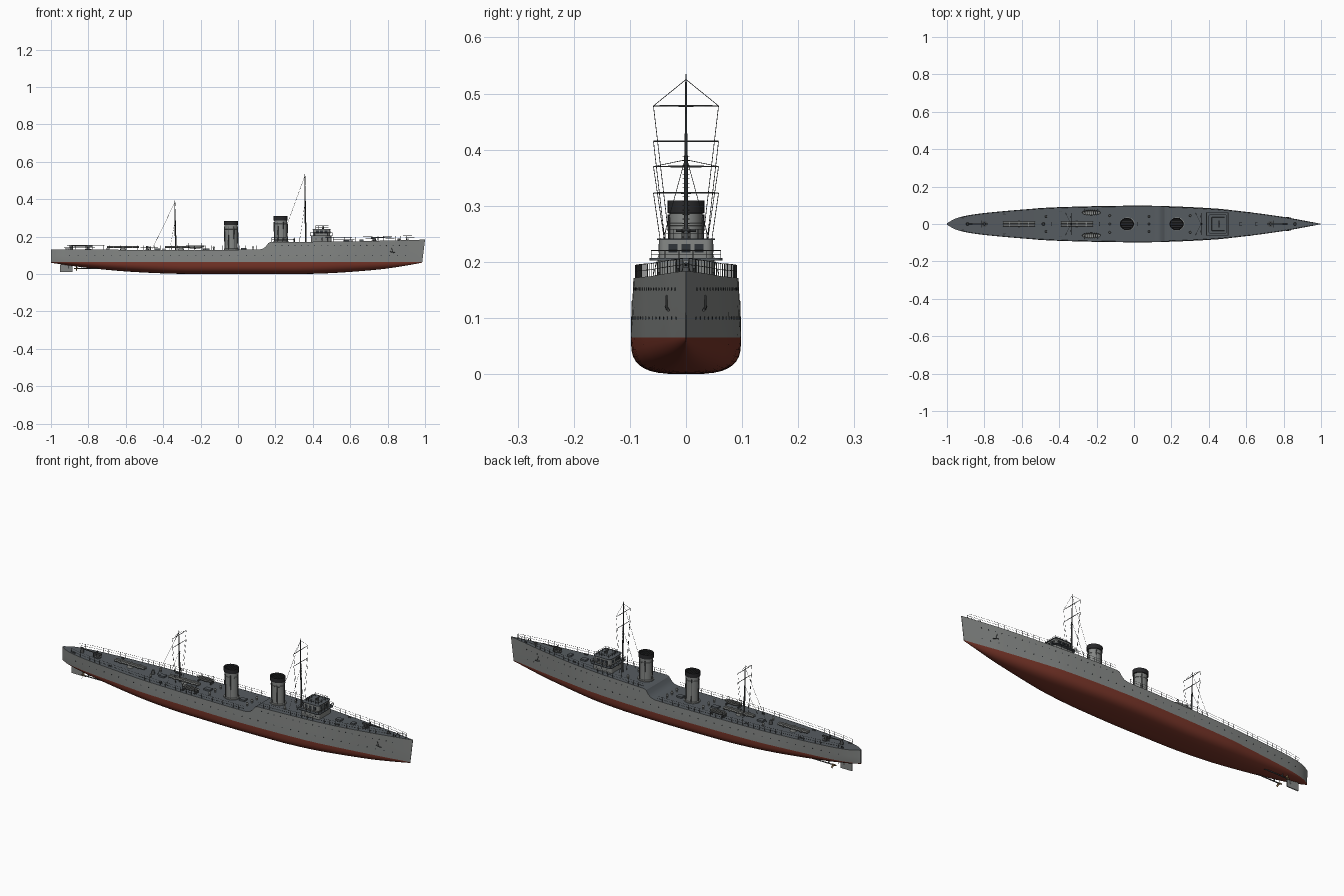
import bpy, bmesh, math
from mathutils import Vector, Matrix

if "Cube" in bpy.data.objects:
    bpy.data.objects.remove(bpy.data.objects["Cube"])

def material(name, r, g, b):
    m = bpy.data.materials.new(name)
    m.diffuse_color = (r, g, b, 1)
    m.use_nodes = True
    m.node_tree.nodes["Principled BSDF"].inputs["Base Color"].default_value = m.diffuse_color
    return m

GREY = material("hull grey", .235, .245, .238)
RED = material("underwater red", .19, .036, .022)
DECK = material("deck grey", .092, .106, .118)
BLACK = material("funnel black", .022, .022, .024)
DARK = material("fitting dark grey", .075, .08, .082)
BRONZE = material("propeller bronze", .2, .13, .06)
GLASS = material("window dark", .03, .036, .042)
WL = .065

def finish(bm, name, mats, angle=30):
    bmesh.ops.recalc_face_normals(bm, faces=bm.faces)
    me = bpy.data.meshes.new(name)
    bm.to_mesh(me)
    bm.free()
    ob = bpy.data.objects.new(name, me)
    bpy.context.collection.objects.link(ob)
    for m in mats:
        me.materials.append(m)
    bpy.ops.object.select_all(action='DESELECT')
    ob.select_set(True)
    bpy.context.view_layer.objects.active = ob
    bpy.ops.object.shade_smooth_by_angle(angle=math.radians(angle))
    return ob

def rod(bm, a, b, r, r2=None, seg=8):
    a, b = Vector(a), Vector(b)
    d = b - a
    mat = Matrix.Translation((a + b) / 2) @ d.to_track_quat('Z', 'Y').to_matrix().to_4x4()
    bmesh.ops.create_cone(bm, cap_ends=True, segments=seg, radius1=r,
                          radius2=r if r2 is None else r2, depth=d.length, matrix=mat)

def box(bm, c, s, rot=None, bevel=0):
    mat = Matrix.Translation(c) @ (rot or Matrix()) @ Matrix.Diagonal((*s, 1))
    vs = bmesh.ops.create_cube(bm, size=1, matrix=mat)['verts']
    if bevel:
        es = {e for v in vs for e in v.link_edges
              if abs((e.verts[0].co - e.verts[1].co).normalized().z) > .9}
        bmesh.ops.bevel(bm, geom=list(es), offset=bevel, segments=4, affect='EDGES', profile=.5)

def clamp(t):
    return max(0., min(1., t))

def curve(pts, x, smooth=True):
    n = len(pts)
    i = max(k for k in range(n - 1) if k == 0 or pts[k][0] <= x)
    slope = lambda p, q: (q[1] - p[1]) / (q[0] - p[0])
    (x0, y0), (x1, y1) = pts[i], pts[i + 1]
    h, t = x1 - x0, clamp((x - x0) / (x1 - x0))
    if not smooth:
        return y0 + (y1 - y0) * t
    m0 = slope(pts[max(i - 1, 0)], pts[i + 1])
    m1 = slope(pts[i], pts[min(i + 2, n - 1)])
    return (y0 * (2*t**3 - 3*t*t + 1) + h * m0 * (t**3 - 2*t*t + t)
            + y1 * (3*t*t - 2*t**3) + h * m1 * (t**3 - t*t))

BEAM = [(-1, .004), (-.96, .029), (-.9, .047), (-.8, .062), (-.6, .079), (-.4, .09), (-.1, .097),
        (.1, .0975), (.4, .085), (.6, .066), (.8, .038), (.9, .02), (1, .001)]
KEEL = [(-1, .06), (-.83, .036), (-.6, .014), (-.35, .002), (-.1, 0), (.3, 0), (.5, .005),
        (.75, .024), (.9, .044), (1, .061)]
SHEER = [(-1, .132), (-.5, .129), (.11, .13), (.135, .136), (.15, .149), (.162, .166),
         (.175, .171), (.6, .174), (1, .184)]

def deck(x):
    return curve(SHEER, x, False)

def half(x, z):
    t, end = clamp((z - WL) / .105), clamp((abs(x) - .5) / .5)
    return curve(BEAM, x) * (1 - .22 * end * (1 - t) - .02 * t * (1 - end))

def rake(x, z):
    return x - .015 * clamp((.184 - z) / .12) * clamp((x - .8) / .2)

# Hull: sections lofted along x, coloured by row
def section(x):
    d, k = deck(x), max(0, curve(KEEL, x))
    side = [(half(x, z), z) for z in (d, WL + (d - WL) * .5, WL)]
    n = 3.2 - 1.5 * clamp((abs(x) - .3) / .7)
    for j in range(1, 10):
        a = j / 9 * math.pi / 2
        side.append((side[2][0] * max(0, math.cos(a)) ** (2 / n) if j < 9 else 0,
                     WL - (WL - k) * math.sin(a) ** (2 / n)))
    ring = side + [(-y, z) for y, z in side[-2::-1]]
    return [Vector((rake(x, z), y, z)) for y, z in ring]

xs = sorted({round(-math.cos(math.pi * i / 72), 4) for i in range(73)}
            | {p[0] for p in SHEER})
bm = bmesh.new()
rings = [[bm.verts.new(p) for p in section(x)] for x in xs]
last = len(rings[0]) - 1
for r, q in zip(rings, rings[1:]):
    for j in range(last):
        f = bm.faces.new((r[j], r[j + 1], q[j + 1], q[j]))
        f.material_index = 0 if j < 2 or j >= last - 2 else 1
    bm.faces.new((r[0], q[0], q[last], r[last])).material_index = 2
for r in (rings[0], rings[-1]):
    bm.faces.new((r[0], r[1], r[2], r[last - 2], r[last - 1], r[last]))
    bm.faces.new(r[2:last - 1]).material_index = 1
finish(bm, "hull", [GREY, RED, DECK])

# Portholes and anchors on both sides
ports, anchors = bmesh.new(), bmesh.new()
rows = [(.2 + .035 * i, .152) for i in range(21)] + [(-.9 + .045 * i, .1) for i in range(41)]
for s in (1, -1):
    for x, z in rows:
        y = half(x, z)
        n = Vector(((half(x - .005, z) - half(x + .005, z)) / .01, 1, 0)).normalized()
        p = Vector((rake(x, z), y, z))
        a, b = p - n * .001, p + n * .0008
        rod(ports, (a.x, s * a.y, z), (b.x, s * b.y, z), .0026, seg=10)
    x, y = .82, half(.82, .125) + .002
    rod(anchors, (x, s * y, .14), (x + .008, s * y, .115), .0018)
    rod(anchors, (x - .006, s * (y + .001), .12), (x + .02, s * (y - .003), .114), .0025)
finish(ports, "portholes", [GLASS])
finish(anchors, "anchors", [DARK])

# Railings along both deck edges
bm = bmesh.new()
for x0, x1 in ((-.93, .1), (.18, .96)):
    n = round((x1 - x0) / .03)
    for s in (1, -1):
        prev = None
        for i in range(n + 1):
            x = x0 + (x1 - x0) * i / n
            d = deck(x)
            p = Vector((x, s * max(.001, half(x, d) - .003), d))
            rod(bm, p, p + Vector((0, 0, .023)), .0008, seg=5)
            if prev:
                for h in (.012, .023):
                    rod(bm, prev + Vector((0, 0, h)), p + Vector((0, 0, h)), .0006, seg=4)
            prev = p
finish(bm, "deck_railings", [DARK])

# Funnels: slightly oval tubes with black caps, bands and steam pipes
def funnel(name, x, z0, z1):
    prof = [(.038, z0 - .004), (.038, z0 + .005), (.032, z0 + .007), (.032, z1 - .045), (.0335, z1 - .044),
            (.0335, z1 - .041), (.032, z1 - .04), (.032, z1 - .023), (.0355, z1 - .022),
            (.0355, z1), (.031, z1), (.030, z1 - .012), (.0005, z1 - .010)]
    bm = bmesh.new()
    N = 28
    loops = [[bm.verts.new((x + 1.06 * r * math.cos(2 * math.pi * i / N) - .02 * (z - z0),
                            .92 * r * math.sin(2 * math.pi * i / N), z)) for i in range(N)]
             for r, z in prof]
    for k, (a, b) in enumerate(zip(loops, loops[1:])):
        for i in range(N):
            f = bm.faces.new((a[i], a[(i + 1) % N], b[(i + 1) % N], b[i]))
            f.material_index = 1 if k >= 7 else 0
    finish(bm, name, [GREY, BLACK])
    bm = bmesh.new()
    for dx, dy in ((.036, 0), (-.036, 0), (.015, .03), (.015, -.03), (-.015, .03), (-.015, -.03)):
        rod(bm, (x + dx, dy, z0), (x + dx - .002, dy, z1 - .03), .0018)
    for i in range(9):  # grating over the mouth
        y = -.026 + i * .0065
        w = .031 * math.sqrt(1 - (y / .03) ** 2)
        rod(bm, (x - w - .003, y, z1 - .002), (x + w - .003, y, z1 - .002), .0008, seg=4)
    finish(bm, name + "_pipes", [DARK])

funnel("aft_funnel", -.035, .13, .284)
funnel("forward_funnel", .23, .171, .309)

# Bridge: two rounded houses, wing platform, roof and rails
bm = bmesh.new()
box(bm, (.445, 0, .187), (.108, .1, .034), bevel=.012)
box(bm, (.447, 0, .222), (.092, .096, .034), bevel=.012)
finish(bm, "bridge_house", [GREY])
bm = bmesh.new()
box(bm, (.445, 0, .2045), (.122, .13, .004), bevel=.015)
box(bm, (.447, 0, .2405), (.1, .104, .003), bevel=.014)
finish(bm, "bridge_decks", [DECK])
bm = bmesh.new()
for k in (-1, 0, 1):
    for s in (1, -1):
        box(bm, (.447 + s * .046, k * .023, .224), (.002, .016, .015))
        box(bm, (.447 + k * .023, s * .048, .224), (.016, .002, .015))
        rod(bm, (.447 + k * .03, s * .0495, .187), (.447 + k * .03, s * .051, .187), .003)
finish(bm, "bridge_windows", [GLASS])
bm = bmesh.new()
for cx, hx, hy, z, h in ((.445, .059, .062, .2065, .014), (.45, .034, .036, .242, .016)):
    c = [(cx + hx, hy), (cx - hx, hy), (cx - hx, -hy), (cx + hx, -hy)]
    for (ax, ay), (bx, by) in zip(c, c[1:] + c[:1]):
        for t in (.5, 1):
            rod(bm, (ax, ay, z + h * t), (bx, by, z + h * t), .0007, seg=4)
        for i in range(5):
            px, py = ax + (bx - ax) * i / 5, ay + (by - ay) * i / 5
            rod(bm, (px, py, z), (px, py, z + h), .0008, seg=5)
rod(bm, (.455, 0, .24), (.455, 0, .254), .005, .004, 12)
rod(bm, (.455, -.018, .256), (.455, .018, .256), .003)
finish(bm, "bridge_rails", [DARK])

# Masts with yards, ladder rungs and rigging
def mast(name, x, top, yards, stay_end):
    z0, bm = deck(x) - .002, bmesh.new()
    mid = z0 + (top - z0) * .6
    rod(bm, (x + .004, 0, z0), (x, 0, mid), .0042, .0034, 10)
    rod(bm, (x, 0, mid - .02), (x - .002, 0, top), .0028, .0012, 8)
    for z in yards:
        for s in (1, -1):
            rod(bm, (x, 0, z), (x, s * .058, z), .0017, .001, 6)
    z = z0 + .01
    while z < mid:
        rod(bm, (x + .003, -.006, z), (x + .003, .006, z), .0006, seg=4)
        z += .008
    finish(bm, name, [DARK])
    bm = bmesh.new()
    rod(bm, (x, 0, top - .006), stay_end, .0007, seg=4)
    for s in (1, -1):
        rod(bm, (x, s * .058, yards[0]), (x - .004, s * .022, z0), .0006, seg=4)
        rod(bm, (x, s * .058, yards[0]), (x, 0, top - .01), .0006, seg=4)
        rod(bm, (x, s * .058, yards[1]), (x, s * .03, z0), .0006, seg=4)
        rod(bm, (x, 0, mid), (x - .03, s * .06, z0), .0006, seg=4)
    finish(bm, name + "_rigging", [DARK])

mast("foremast", .359, .535, (.478, .415), (.268, 0, .28))
mast("mainmast", -.336, .392, (.37, .323), (-.46, 0, .132))

# Deck guns: base ring, pedestal, breech, barrel and low shield
def gun(name, x, d):
    z, bm = deck(x), bmesh.new()
    rod(bm, (x, 0, z - .002), (x, 0, z + .003), .017, seg=20)
    rod(bm, (x, 0, z), (x, 0, z + .014), .008, .006, 12)
    box(bm, (x - d * .005, 0, z + .017), (.028, .008, .008))
    rod(bm, (x, 0, z + .018), (x + d * .09, 0, z + .02), .0032, .0019, 10)
    for s in (1, -1):
        box(bm, (x + d * .014, s * .012, z + .014), (.002, .016, .018))
    finish(bm, name, [DARK])

gun("bow_gun", .73, 1)
gun("stern_gun", -.8, -1)

# Twin torpedo tube mounts on turntables
for name, x in (("aft_torpedo_tubes", -.615), ("forward_torpedo_tubes", -.305)):
    z, bm = deck(x), bmesh.new()
    rod(bm, (x, 0, z - .002), (x, 0, z + .009), .017, .013, 20)
    for s in (1, -1):
        rod(bm, (x - .085, s * .0065, z + .015), (x + .085, s * .0065, z + .015), .0058, seg=12)
    for dx in (-.05, 0, .05):
        box(bm, (x + dx, 0, z + .015), (.006, .027, .013))
    finish(bm, name, [GREY])

# Ship's boats with thwarts, hung on davits
for name, s in (("port_boat", 1), ("starboard_boat", -1)):
    c, bm = Vector((-.228, s * .061, .152)), bmesh.new()
    bmesh.ops.create_uvsphere(bm, u_segments=24, v_segments=12, radius=1)
    bmesh.ops.delete(bm, geom=[v for v in bm.verts if v.co.z > .01], context='VERTS')
    for v in bm.verts:
        v.co = c + Vector((v.co.x * .05, v.co.y * .0145, v.co.z * .017))
    for i in range(-3, 4):
        box(bm, c + Vector((i * .011, 0, -.002)),
            (.004, .028 * math.sqrt(1 - (i * .011 / .05) ** 2), .0015))
    finish(bm, name, [GREY])
    bm = bmesh.new()
    for dx in (-.035, .035):
        p = Vector((c.x + dx, s * .079, .128))
        path = [p, p + Vector((0, 0, .03)), p + Vector((0, -s * .006, .037)),
                p + Vector((0, -s * .018, .038))]
        for a, b in zip(path, path[1:]):
            rod(bm, a, b, .0014, seg=6)
        box(bm, (p.x, c.y, .133), (.004, .024, .01))
    finish(bm, name + "_davits", [DARK])

# Ventilators, capstans, hatches and bollards
bm = bmesh.new()
for x, y in ((-.13, .0), (.08, 0), (.08, .04), (.08, -.04), (-.13, .045), (-.13, -.045),
             (-.47, .04), (-.47, -.04), (.3, .045), (.3, -.045)):
    z = deck(x)
    rod(bm, (x, y, z - .002), (x, y, z + .014), .004, seg=10)
    rod(bm, (x, y, z + .012), (x, y, z + .018), .0065, .004, 12)
finish(bm, "ventilators", [GREY])
bm = bmesh.new()
for x, h in ((-.485, .02), (-.89, .025), (.86, .01)):
    rod(bm, (x, 0, deck(x) - .002), (x, 0, deck(x) + h), .009, .006, 14)
for x in (-.92, -.7, -.4, .6, .9):
    for s in (1, -1):
        for dx in (0, .01):
            y = s * (half(x, .17) * .75)
            rod(bm, (x + dx, y, deck(x) - .002), (x + dx, y, deck(x) + .008), .0025)
finish(bm, "capstans_and_bollards", [DARK])
bm = bmesh.new()
for x, w in ((-.43, .03), (-.17, .035), (.03, .03), (.58, .03), (.66, .02)):
    box(bm, (x, 0, deck(x) + .003), (w, .024, .01))
finish(bm, "hatches", [DECK])

# Rudder, shafts, struts and propellers
bm = bmesh.new()
box(bm, (-.918, 0, .031), (.066, .005, .042))
rod(bm, (-.905, 0, .03), (-.905, 0, .075), .004)
finish(bm, "rudder", [GREY])
shafts, props = bmesh.new(), bmesh.new()
for s in (1, -1):
    y = s * .028
    rod(shafts, (-.62, y, .032), (-.865, y, .03), .0028)
    rod(shafts, (-.835, y, .03), (-.835, s * .012, .055), .002)
    rod(shafts, (-.835, y, .03), (-.835, s * .036, .06), .002)
    rod(props, (-.855, y, .03), (-.878, y, .03), .0045, .002, 10)
    for k in range(3):
        R = Matrix.Rotation(k * 2 * math.pi / 3, 4, 'X')
        c = Vector((-.863, y, .03)) + R @ Vector((0, 0, .011))
        box(props, c, (.0015, .009, .015), R @ Matrix.Rotation(s * .6, 4, 'Z'), 0)
finish(shafts, "propeller_shafts", [DARK])
finish(props, "propellers", [BRONZE])
